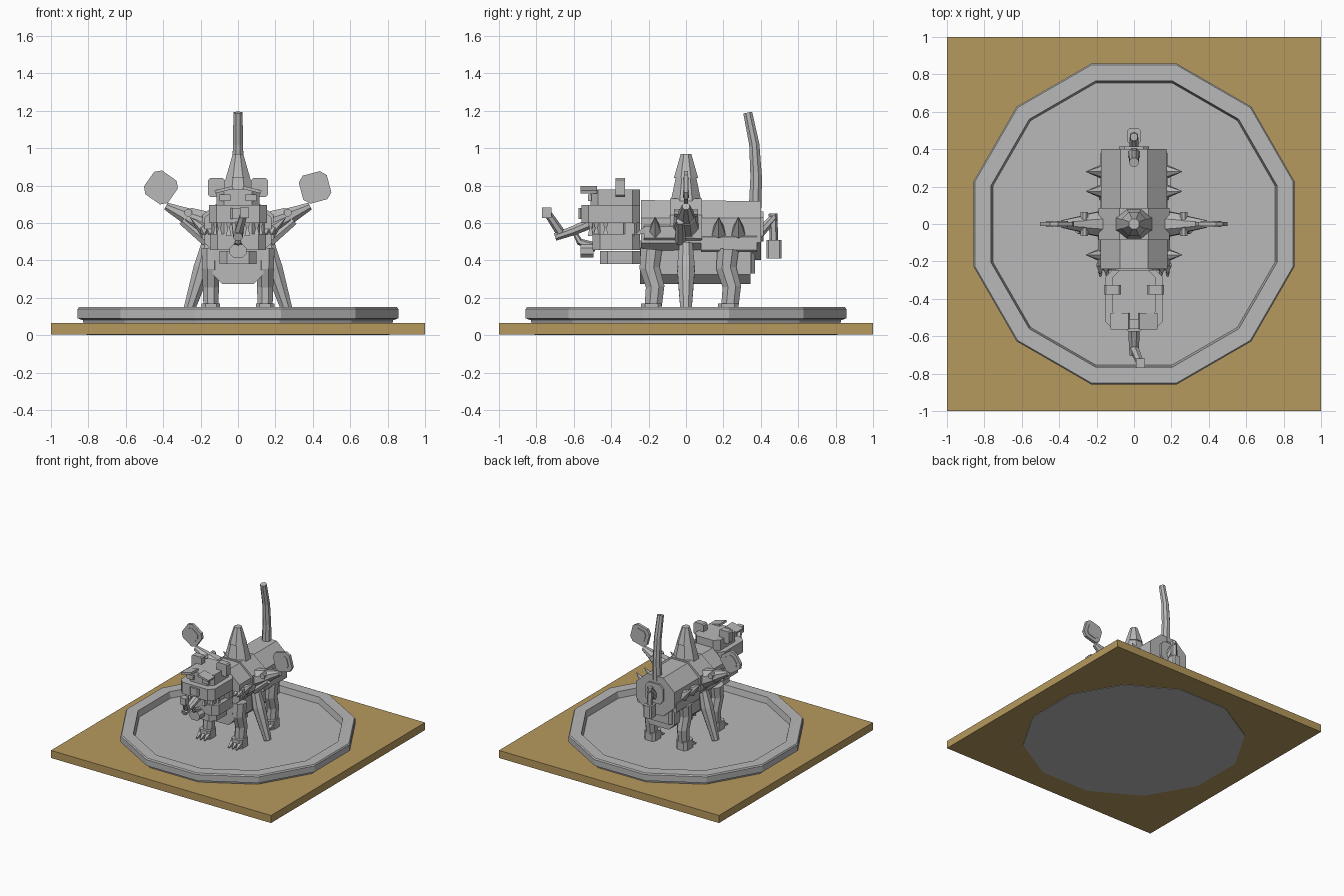
import bpy, bmesh, math
from mathutils import Vector, Matrix

if "Cube" in bpy.data.objects:
    bpy.data.objects.remove(bpy.data.objects["Cube"])


def material(name, red, green, blue):
    mat = bpy.data.materials.new(name)
    mat.use_nodes = True
    mat.diffuse_color = (red, green, blue, 1)
    shader = next(node for node in mat.node_tree.nodes if node.type == 'BSDF_PRINCIPLED')
    shader.inputs["Base Color"].default_value = mat.diffuse_color
    return mat


STONE = material("grey stone", .48, .48, .48)
WOOD = material("tan base", .47, .32, .11)


def finish(name, bm, mat=STONE):
    bmesh.ops.recalc_face_normals(bm, faces=bm.faces)
    mesh = bpy.data.meshes.new(name)
    bm.to_mesh(mesh)
    bm.free()
    mesh.materials.append(mat)
    part = bpy.data.objects.new(name, mesh)
    bpy.context.collection.objects.link(part)


def skin(name, rings):
    """Closed skin over a list of equal-length point rings."""
    bm = bmesh.new()
    loops = [[bm.verts.new(point) for point in ring] for ring in rings]
    for lower, upper in zip(loops, loops[1:]):
        for i in range(len(lower)):
            bm.faces.new((lower[i - 1], lower[i], upper[i], upper[i - 1]))
    bm.faces.new(loops[0])
    bm.faces.new(loops[-1])
    finish(name, bm)


def polygon(centre, across, along, sides):
    """Ring with flat sides facing the two given half-width vectors."""
    grow = 1 / math.cos(math.pi / sides)
    angles = [(i + .5) * math.tau / sides for i in range(sides)]
    return [centre + (across * math.cos(a) + along * math.sin(a)) * grow for a in angles]


def limb(name, path, start, end, sides=8, depth=1, side=(1, 0, 0)):
    """Faceted limb along a path, tapering evenly from start to end half width."""
    points = [Vector(point) for point in path]
    last = len(points) - 1
    rings = []
    for i, point in enumerate(points):
        tangent = (points[min(i + 1, last)] - points[max(i - 1, 0)]).normalized()
        across = Vector(side)
        across = (across - tangent * across.dot(tangent)).normalized()
        along = tangent.cross(across) * depth
        width = start + (end - start) * i / last
        rings.append(polygon(point, across * width, along * width, sides))
    skin(name, rings)


def block(name, centre, size, bevel=0, axis=2, turn=0, mat=STONE):
    """Box with the edges along one axis bevelled, turned about the y axis."""
    bm = bmesh.new()
    bmesh.ops.create_cube(bm, size=1)
    bmesh.ops.scale(bm, vec=size, verts=bm.verts)
    if bevel:
        edges = [edge for edge in bm.edges
                 if edge.verts[0].co[axis] * edge.verts[1].co[axis] < 0]
        bmesh.ops.bevel(bm, geom=edges, offset=bevel, segments=1, affect='EDGES')
    place = Matrix.Translation(centre) @ Matrix.Rotation(math.radians(turn), 4, 'Y')
    bmesh.ops.transform(bm, matrix=place, verts=bm.verts)
    finish(name, bm, mat)


# Square base and twelve-sided dish with a sunken floor
block("square_base", (0, 0, .034), (2, 2, .062), mat=WOOD)
dish_profile = ((.81, 0), (.83, .08), (.857, .09), (.857, .14), (.85, .15), (.765, .15), (.755, .1))
skin("round_dish", [polygon(Vector((0, 0, height)), Vector((radius, 0, 0)), Vector((0, radius, 0)), 12)
                    for radius, height in dish_profile])

# Octagonal body, shoulder band and belly
middle = .56
limb("body", ((0, -.24, middle), (0, .4, middle)), .18, .175, depth=.9)
limb("shoulder_band", ((0, -.085, .58), (0, .085, .58)), .19, .19, depth=.8)
block("belly", (0, .05, .39), (.27, .59, .23), bevel=.05, axis=1)
block("rump_plate", (0, .33, .42), (.24, .08, .18), bevel=.02)
block("tail_mount", (0, .4, .58), (.16, .03, .16), bevel=.03, axis=1)

# Two-step tower on the back
limb("tower_lower", ((0, 0, .7), (0, 0, .86)), .1, .06, depth=.85)
limb("tower_upper", ((0, 0, .84), (0, 0, .97)), .065, .028)

# Tall mast and drooping tail
limb("tall_mast", ((0, .37, .68), (0, .375, .85), (0, .365, 1.02), (0, .33, 1.19)), .034, .024)
limb("tail", ((0, .39, .54), (0, .475, .635)), .025, .022)
limb("tail_drop", ((0, .465, .65), (0, .47, .5)), .02, .02, sides=6)
block("tail_tip", (0, .47, .46), (.07, .08, .1), bevel=.01)

# Head layers, stacked and flush at the neck: bottom, top, width, front
neck = -.245
for name, bottom, top, width, front in (("chin", .38, .45, .2, -.46), ("jaw_layer", .455, .54, .3, -.5),
                                        ("mouth_core", .5, .65, .23, -.5), ("brow_layer", .6, .695, .31, -.56),
                                        ("skull", .69, .78, .23, -.51)):
    block(name, (0, (neck + front) / 2, (bottom + top) / 2), (width, neck - front, top - bottom), bevel=.04)
block("beard", (0, -.53, .45), (.09, .07, .07), bevel=.02, axis=1)
block("nose", (0, -.56, .65), (.08, .03, .06), bevel=.01)

# Tongue with an upturned tip
limb("tongue", ((0, -.47, .615), (0, -.6, .56), (0, -.7, .525)), .035, .024, depth=.85)
limb("tongue_tip", ((0, -.665, .54), (.03, -.735, .645)), .022, .018, sides=6)
block("tongue_knob", (.035, -.745, .655), (.05, .05, .055))
limb("lower_tusk", ((0, -.48, .47), (0, -.57, .5), (0, -.6, .56)), .022, .01, sides=6)

for sign, tag in ((1, "left"), (-1, "right")):

    # Face details
    block(f"{tag}_ear", (sign * .115, -.352, .79), (.09, .05, .1), bevel=.01, axis=1)
    block(f"{tag}_eyebrow", (sign * .075, -.52, .778), (.1, .09, .016), turn=sign * 14)
    block(f"{tag}_eye", (sign * .07, -.515, .735), (.06, .02, .035))
    block(f"{tag}_jaw_hinge", (sign * .12, -.3, .57), (.05, .07, .08), bevel=.01)
    for x, y in ((.05, -.51), (.1, -.48), (.12, -.43)):
        limb(f"{tag}_upper_tooth", ((sign * x, y, .61), (sign * x, y, .555)), .015, .003, sides=4)
        limb(f"{tag}_lower_tooth", ((sign * x, y, .53), (sign * x, y, .585)), .015, .003, sides=4)

    # Front and rear legs with clawed feet
    x = sign * .145
    for y, end in ((-.175, "front"), (.235, "rear")):
        limb(f"{tag}_{end}_leg", ((x, y - .01, .46), (x, y - .02, .36), (x, y + .01, .26), (x, y, .16)),
             .05, .04, depth=1.15)
        block(f"{tag}_{end}_foot", (x, y - .01, .135), (.1, .11, .07), bevel=.02)
        for toe in (x - .035, x, x + .035):
            limb(f"{tag}_{end}_claw", ((toe, y - .05, .135), (toe, y - .105, .108)), .015, .004, sides=4)

    # Splayed middle leg: narrow hip, thick knee, tapering shin
    hip, knee, ankle = (sign * .16, 0, .49), (sign * .19, 0, .36), (sign * .27, 0, .11)
    limb(f"{tag}_middle_thigh", (hip, knee), .035, .048)
    limb(f"{tag}_middle_shin", (knee, ankle), .048, .028)

    # Shoulder arm with a strut, a bolt and a paddle
    shoulder, elbow, hand = (sign * .14, 0, .58), (sign * .27, 0, .635), (sign * .385, 0, .69)
    limb(f"{tag}_upper_arm", (shoulder, elbow), .075, .05, side=(0, 1, 0))
    limb(f"{tag}_forearm", (elbow, hand), .045, .02, side=(0, 1, 0))
    limb(f"{tag}_arm_strut", ((sign * .17, -.03, .5), (sign * .3, -.03, .61)), .025, .02, sides=6)
    limb(f"{tag}_arm_bolt", ((sign * .265, -.065, .655), (sign * .265, .065, .655)), .02, .02)
    tilt = -15 if tag == "left" else 35
    paddle = (sign * .412, 0, .79)
    block(f"{tag}_paddle", paddle, (.155, .024, .155), bevel=.03, axis=1, turn=tilt)
    block(f"{tag}_paddle_face", paddle, (.1, .034, .1), bevel=.02, axis=1, turn=tilt)

    # Side straps, flank spikes and collar fringe
    block(f"{tag}_strap", (sign * .178, -.09, .55), (.03, .27, .08), bevel=.01, axis=1)
    block(f"{tag}_flank_plate", (sign * .165, .23, .49), (.03, .3, .09), bevel=.01, axis=1)
    for y in (-.165, .175, .28):
        limb(f"{tag}_spike", ((sign * .165, y, .55), (sign * .255, y, .63)), .036, .002, sides=6, side=(0, 1, 0))
    for x in (.11, .15, .18):
        limb(f"{tag}_fringe", ((sign * x, -.22, .56), (sign * x, -.268, .54)), .02, .002, sides=4)
